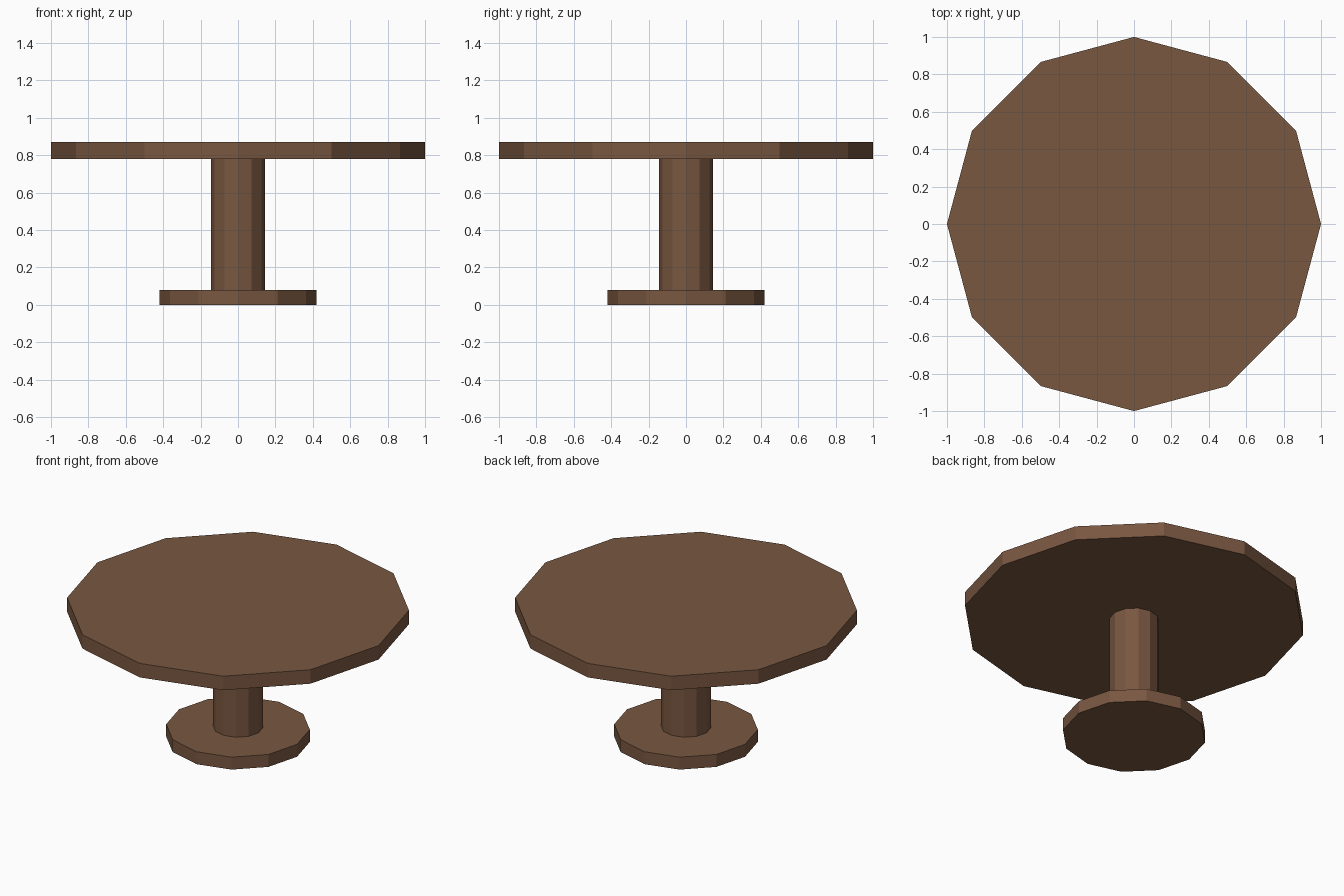
import bpy
import math

if "Cube" in bpy.data.objects:
    bpy.data.objects.remove(bpy.data.objects["Cube"])

# One wood colour for the whole table
wood = bpy.data.materials.new("brown_wood")
wood.diffuse_color = (0.19, 0.095, 0.052, 1)
wood.use_nodes = True
wood.node_tree.nodes["Principled BSDF"].inputs["Base Color"].default_value = wood.diffuse_color


def disc(name, radius, z0, z1):
    """Flat-shaded 12-sided prism with a corner on each axis."""
    bpy.ops.mesh.primitive_cylinder_add(
        vertices=12, radius=radius, depth=z1 - z0, location=(0, 0, (z0 + z1) / 2))
    ob = bpy.context.object
    ob.name = name
    ob.data.materials.append(wood)


# Foot, column and round top
disc("base", 0.42, 0.0, 0.08)
disc("column", 0.145, 0.08, 0.78)
disc("table_top", 1.0, 0.78, 0.87)
